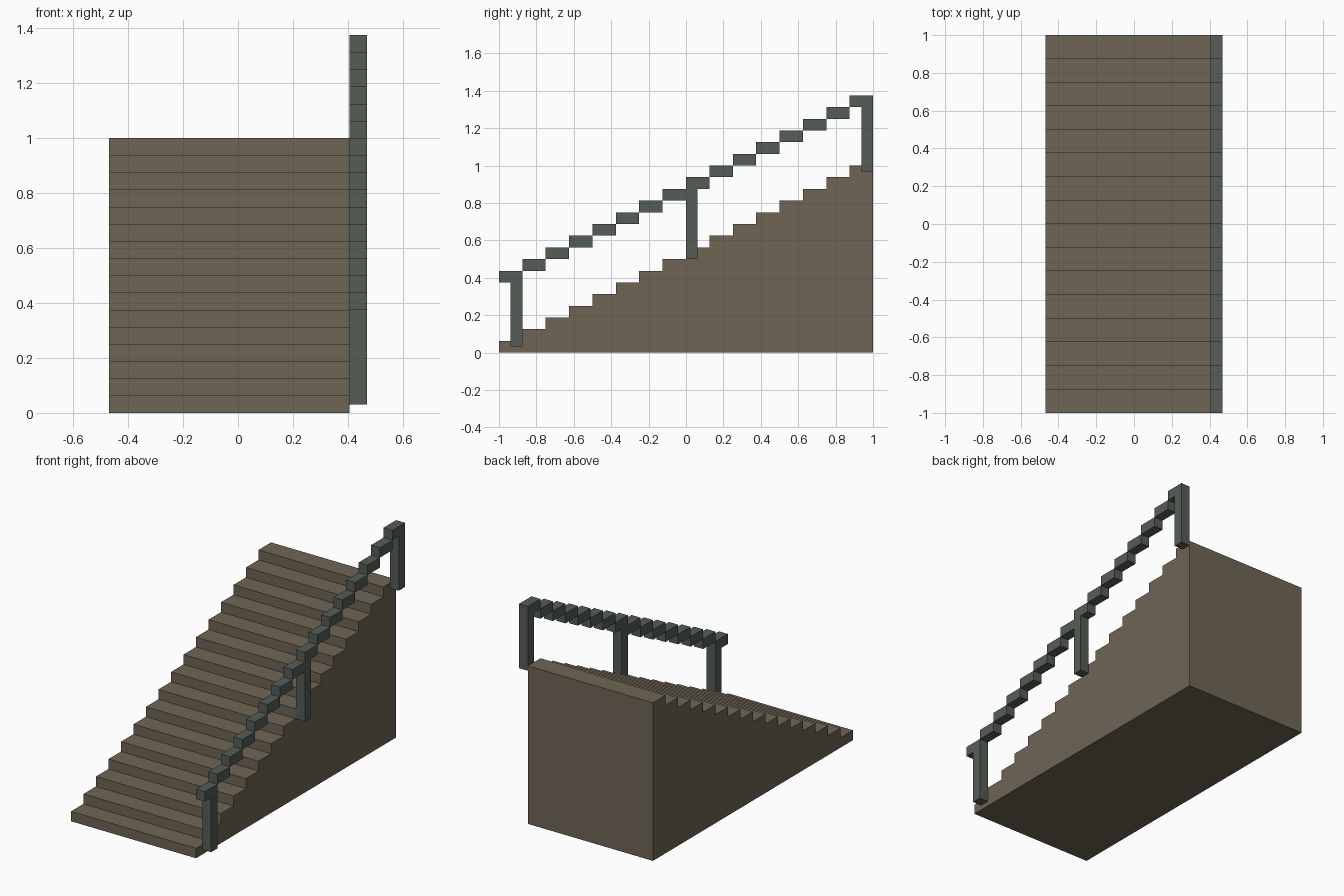
import bpy
import bmesh
from mathutils import Matrix, Vector

if "Cube" in bpy.data.objects:
    bpy.data.objects.remove(bpy.data.objects["Cube"], do_unlink=True)

STEPS = 16
RUN = 2 / STEPS
RISE = 1 / STEPS
LEFT, EDGE, RIGHT = -0.46875, 0.40625, 0.46875


def material(name, color):
    mat = bpy.data.materials.new(name)
    mat.use_nodes = True
    mat.diffuse_color = color
    mat.node_tree.nodes["Principled BSDF"].inputs["Base Color"].default_value = color
    return mat


def finish(name, bm, mat):
    bmesh.ops.recalc_face_normals(bm, faces=bm.faces)
    mesh = bpy.data.meshes.new(name)
    bm.to_mesh(mesh)
    bm.free()
    mesh.materials.append(mat)
    obj = bpy.data.objects.new(name, mesh)
    bpy.context.collection.objects.link(obj)
    return obj


def add_box(bm, low, high):
    low, high = Vector(low), Vector(high)
    matrix = Matrix.Translation((low + high) / 2) @ Matrix.Diagonal((*(high - low), 1))
    bmesh.ops.create_cube(bm, size=1, matrix=matrix)


brown = material("brown stone", (0.156, 0.130, 0.091, 1))
grey_green = material("grey green metal", (0.091, 0.109, 0.093, 1))

# Solid staircase: stepped side profile extruded across its width
profile = [(-1, 0)]
for i in range(STEPS):
    y = -1 + i * RUN
    profile += [(y, (i + 1) * RISE), (y + RUN, (i + 1) * RISE)]
profile.append((1, 0))
bm = bmesh.new()
side = bm.faces.new([bm.verts.new((LEFT, y, z)) for y, z in profile])
extruded = bmesh.ops.extrude_face_region(bm, geom=[side], use_keep_orig=True)
moved = [v for v in extruded["geom"] if isinstance(v, bmesh.types.BMVert)]
bmesh.ops.translate(bm, vec=(EDGE - LEFT, 0, 0), verts=moved)
finish("staircase", bm, brown)

# Stepped handrail: one block above each step
bm = bmesh.new()
for i in range(STEPS):
    y, z = -1 + i * RUN, 0.375 + i * RISE
    add_box(bm, (EDGE, y, z), (RIGHT, y + RUN, z + RISE))
finish("handrail", bm, grey_green)

# Posts beside the stairs
posts = {
    "front_post": (-0.9375, 0.03125, 0.375),
    "middle_post": (0, 0.5, 0.875),
    "back_post": (0.9375, 0.96875, 1.3125),
}
for name, (y, bottom, top) in posts.items():
    bm = bmesh.new()
    add_box(bm, (EDGE, y, bottom), (RIGHT, y + 0.0625, top))
    finish(name, bm, grey_green)
